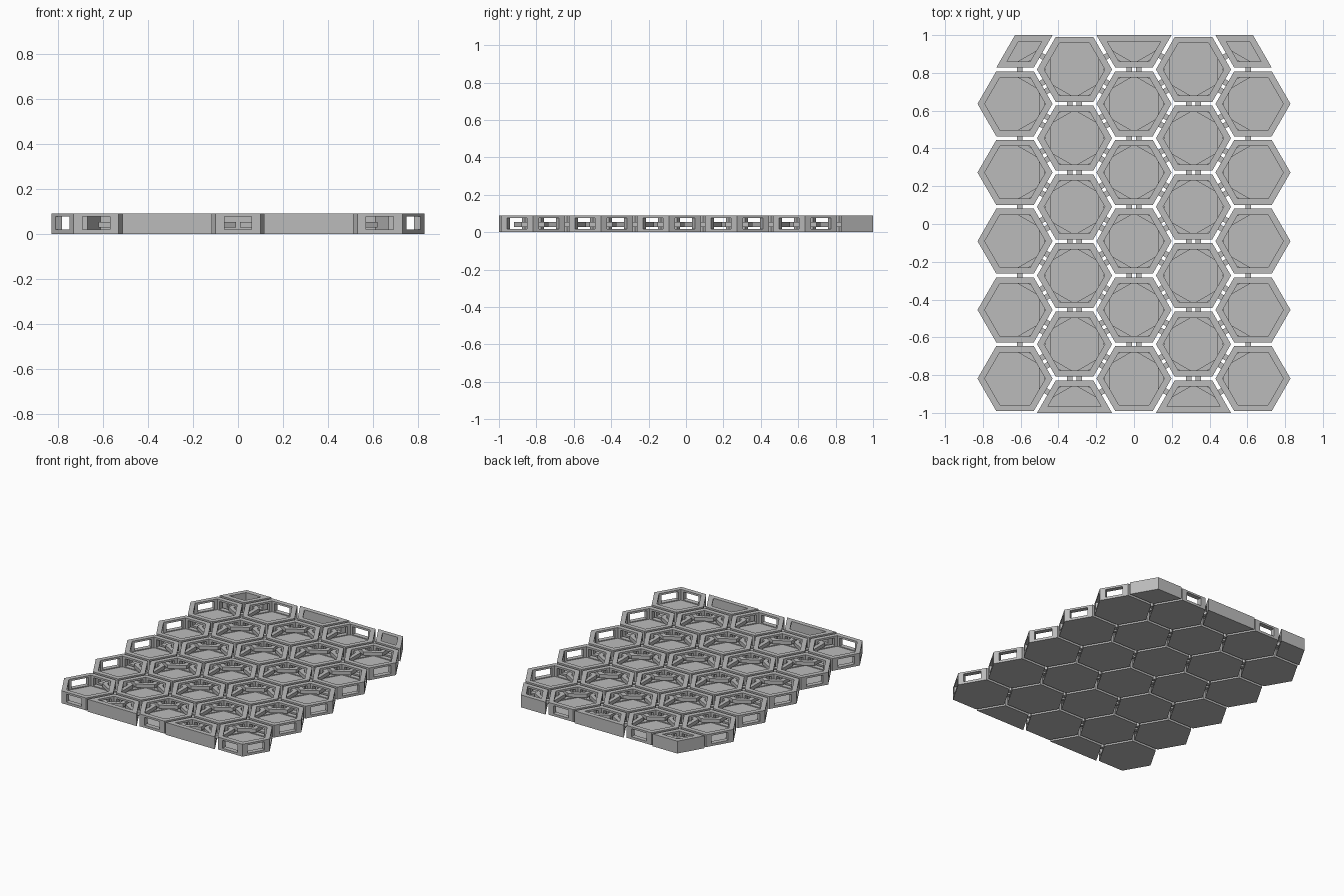
import bpy, bmesh
from math import sin, cos, pi, sqrt, radians
from mathutils import Vector

if "Cube" in bpy.data.objects:
    bpy.data.objects.remove(bpy.data.objects["Cube"])

PITCH = 2 / 5.5                # distance between neighbouring tile centres
CELL = PITCH / sqrt(3)         # circumradius of a lattice cell
APO = 0.172                    # tile apothem
R = APO * 2 / sqrt(3)          # tile circumradius
H, WALL, FLOOR = 0.09, 0.033, 0.012
WIN, WIN_LOW, WIN_HIGH = 0.061, 0.018, 0.076
LINK_LOW, LINK_HIGH = 0.027, 0.053

grey = bpy.data.materials.new("grey_plastic")
grey.use_nodes = True
grey.diffuse_color = (0.5, 0.5, 0.5, 1)
grey.node_tree.nodes["Principled BSDF"].inputs["Base Color"].default_value = (0.5, 0.5, 0.5, 1)


def finish(bm, name):
    bmesh.ops.remove_doubles(bm, verts=bm.verts, dist=1e-5)
    bmesh.ops.recalc_face_normals(bm, faces=bm.faces)
    mesh = bpy.data.meshes.new(name)
    bm.to_mesh(mesh)
    bm.free()
    mesh.materials.append(grey)
    return mesh


def place(name, mesh, x, y, turn=0):
    ob = bpy.data.objects.new(name, mesh)
    ob.location = (x, y, 0)
    ob.rotation_euler.z = turn
    bpy.context.collection.objects.link(ob)


def tray(name, outline, open_sides):
    """Open tray from a counter-clockwise outline, with a window in each open side."""
    bm = bmesh.new()
    n = len(outline)
    outer = [Vector((x, y, 0)) for x, y in outline]
    along = [(outer[(i + 1) % n] - outer[i]).normalized() for i in range(n)]
    inward = [Vector((-d.y, d.x, 0)) for d in along]
    inner = []
    for i in range(n):
        a, b = inward[i - 1], inward[i]
        inner.append(outer[i] + (a + b) * WALL / (1 + a.dot(b)))

    def face(*pts):
        bm.faces.new([bm.verts.new(p) for p in pts])

    def column(p, levels):
        return [Vector((p.x, p.y, z)) for z in levels]

    out_z = (0, WIN_LOW, WIN_HIGH, H)
    in_z = (FLOOR, WIN_LOW, WIN_HIGH, H)
    floor_loop, base_loop = [], []
    for i in range(n):
        j = (i + 1) % n
        p, d = outer[i], along[i]
        length = (outer[j] - p).length
        start = max(length / 2 - WIN, (inner[i] - p).dot(d) + 0.004)
        end = min(length / 2 + WIN, (inner[j] - p).dot(d) - 0.004)
        jambs = [p + d * start, p + d * end]
        o = [column(q, out_z) for q in [p] + jambs + [outer[j]]]
        q_in = [inner[i]] + [q + inward[i] * WALL for q in jambs] + [inner[j]]
        k = [column(q, in_z) for q in q_in]
        # Wall skins, top rim and window reveals
        for c in range(3):
            for r in range(3):
                if c == 1 and r == 1 and i in open_sides:
                    continue
                for g in (o, k):
                    face(g[c][r], g[c + 1][r], g[c + 1][r + 1], g[c][r + 1])
            face(o[c][3], o[c + 1][3], k[c + 1][3], k[c][3])
        if i in open_sides:
            for r in (1, 2):
                face(o[1][r], o[2][r], k[2][r], k[1][r])
            for c in (1, 2):
                face(o[c][1], o[c][2], k[c][2], k[c][1])
        base_loop += [g[0] for g in o[:3]]
        floor_loop += [g[0] for g in k[:3]]
    face(*base_loop)
    face(*floor_loop)
    return finish(bm, name)


def link_ring():
    """Six-sided ring: three bars cross the gaps, three cut the tile corners."""
    bm = bmesh.new()

    def loop(bar, corner):
        pts = []
        for k in range(6):
            a, b = (bar, corner) if k % 2 == 0 else (corner, bar)
            t, ang = (b - a / 2) / sin(pi / 3), k * pi / 3
            pts.append((a * cos(ang) - t * sin(ang), a * sin(ang) + t * cos(ang)))
        return pts

    loops = []
    for pts, z in ((loop(0.095, 0.082), LINK_LOW), (loop(0.095, 0.082), LINK_HIGH),
                   (loop(0.065, 0.053), LINK_HIGH), (loop(0.065, 0.053), LINK_LOW)):
        loops.append([bm.verts.new((x, y, z)) for x, y in pts])
    for s in range(4):
        a, b = loops[s], loops[(s + 1) % 4]
        for k in range(6):
            m = (k + 1) % 6
            bm.faces.new((a[k], a[m], b[m], b[k]))
    return finish(bm, "link_ring")


# Tile shapes: whole, half with a straight edge, and cut corner
hexagon = [(R * cos(radians(60 * k)), R * sin(radians(60 * k))) for k in range(6)]
whole = tray("whole_tile", hexagon, range(6))
front_half = tray("front_half_tile", hexagon[:4], (0, 1, 2))
back_half = tray("back_half_tile", hexagon[3:] + hexagon[:1], (0, 1, 2))
left_corner = tray("left_corner_tile", [(0, 0), hexagon[3], hexagon[4], hexagon[5]], (1, 2))
right_corner = tray("right_corner_tile", [(0, 0), hexagon[4], hexagon[5], hexagon[0]], (1, 2))

# Lay out the five columns
centres = []
for col in range(-2, 3):
    x = col * CELL * 1.5
    for row in range(6):
        y = -1 + PITCH * (row + (0 if col % 2 else 0.5))
        centres.append((x, y))
        if y < -0.99:
            place("front_half_tile", front_half, x, y)
        elif y < 0.99:
            place("whole_tile", whole, x, y)
        elif col == 0:
            place("back_half_tile", back_half, x, y)
        elif col < 0:
            place("right_corner_tile", right_corner, x, y)
        else:
            place("left_corner_tile", left_corner, x, y)

# One ring wherever three tiles meet
meeting = {}
for x, y in centres:
    for k in range(6):
        a = k * pi / 3
        px, py = x + CELL * cos(a), y + CELL * sin(a)
        meeting.setdefault((round(px, 3), round(py, 3)), []).append((px, py, a))
ring = link_ring()
for group in meeting.values():
    px, py, a = group[0]
    if len(group) == 3 and abs(py) < 0.95:
        place("link_ring", ring, px, py, a)
